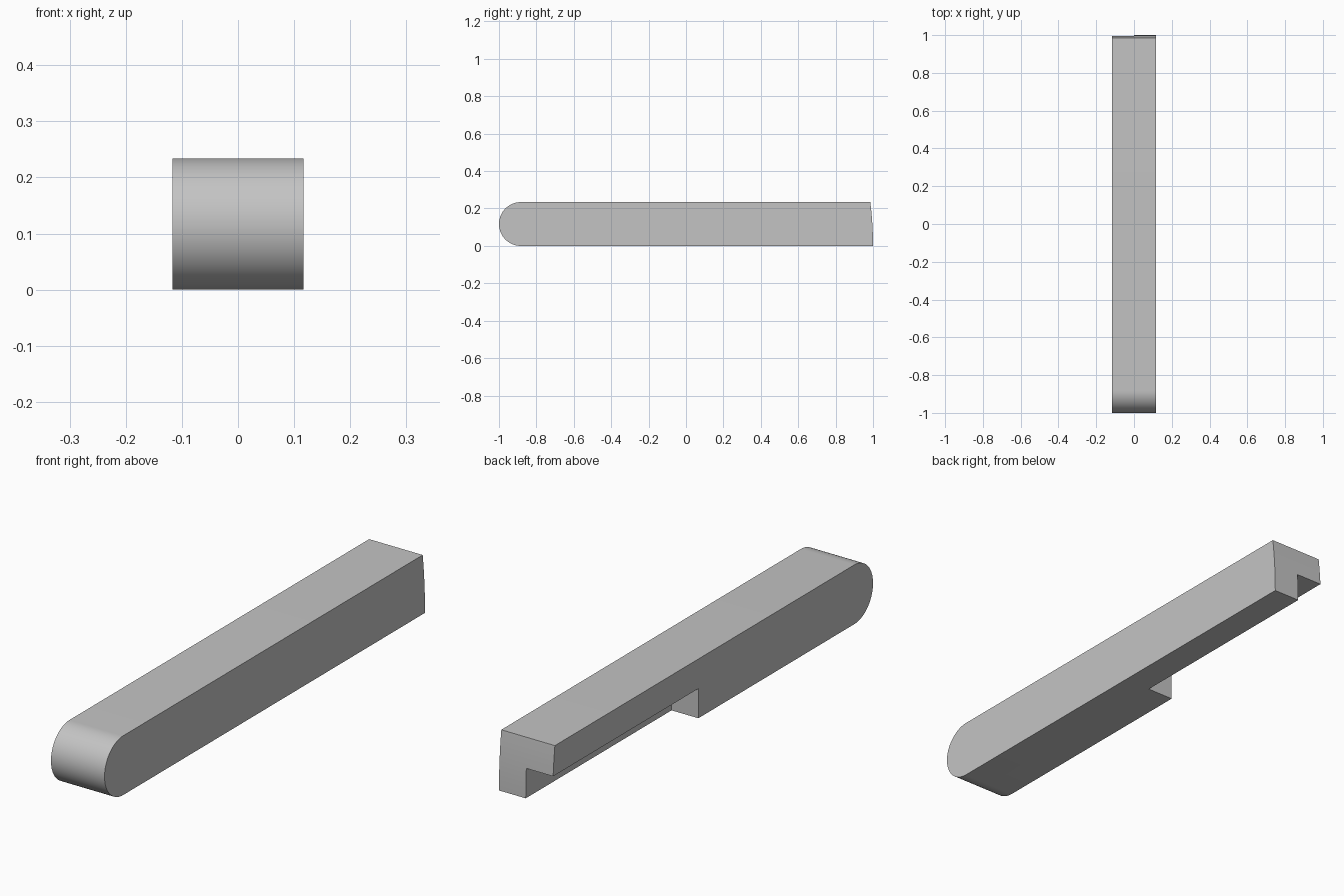
import bpy
import bmesh
import math

HALF = 0.117          # half the width and half the height
NOSE_Y = -1 + HALF    # centre of the rounded nose
TAIL_R = 1 - NOSE_Y   # radius of the slightly curved tail end
NOTCH_Y = 0.09

cube = bpy.data.objects.get("Cube")
if cube:
    bpy.data.objects.remove(cube, do_unlink=True)

grey = bpy.data.materials.new("plain grey")
grey.use_nodes = True
colour = (0.55, 0.55, 0.55, 1)
grey.diffuse_color = colour
grey.node_tree.nodes["Principled BSDF"].inputs["Base Color"].default_value = colour


def tail(z):
    """Point on the curved tail at height z."""
    return (NOSE_Y + math.sqrt(TAIL_R ** 2 - z ** 2), z)


def nose(steps=32):
    """Half circle from the top round to the bottom."""
    angles = [math.pi * (0.5 + i / steps) for i in range(steps + 1)]
    return [(NOSE_Y + HALF * math.cos(a), HALF + HALF * math.sin(a)) for a in angles]


def extrude_profile(bm, profile, x0, x1):
    """Extrude a side profile of (y, z) points along x."""
    face = bm.faces.new([bm.verts.new((x0, y, z)) for y, z in profile])
    result = bmesh.ops.extrude_face_region(bm, geom=[face])
    moved = [v for v in result["geom"] if isinstance(v, bmesh.types.BMVert)]
    bmesh.ops.translate(bm, verts=moved, vec=(x1 - x0, 0, 0))


# Full-depth half and notched half of the bar, joined along the middle
heights = [2 * HALF * i / 8 for i in range(9)]
full = [tail(z) for z in heights] + nose()
notched = [tail(z) for z in heights[4:]] + nose() + [(NOTCH_Y, 0), (NOTCH_Y, HALF)]

bm = bmesh.new()
extrude_profile(bm, full, 0, HALF)
extrude_profile(bm, notched, -HALF, 0)
bmesh.ops.recalc_face_normals(bm, faces=bm.faces)

# Merge the halves: drop the inner walls, then close the exposed notch wall
inner = [f for f in bm.faces if all(abs(v.co.x) < 1e-6 for v in f.verts)]
bmesh.ops.delete(bm, geom=inner, context="FACES")
bmesh.ops.remove_doubles(bm, verts=bm.verts, dist=1e-5)
wall = [tail(z) for z in heights[:5]] + [(NOTCH_Y, HALF), (NOTCH_Y, 0)]
bm.faces.new([bm.verts.new((0, y, z)) for y, z in wall])
bmesh.ops.remove_doubles(bm, verts=bm.verts, dist=1e-5)
bmesh.ops.recalc_face_normals(bm, faces=bm.faces)

mesh = bpy.data.meshes.new("notched_bar")
bm.to_mesh(mesh)
bm.free()
mesh.materials.append(grey)
bar = bpy.data.objects.new("notched_bar", mesh)
bpy.context.collection.objects.link(bar)

# Smooth the nose and tail, keep the edges crisp
bpy.ops.object.select_all(action="DESELECT")
bar.select_set(True)
bpy.context.view_layer.objects.active = bar
bpy.ops.object.shade_smooth_by_angle(angle=math.radians(30))
